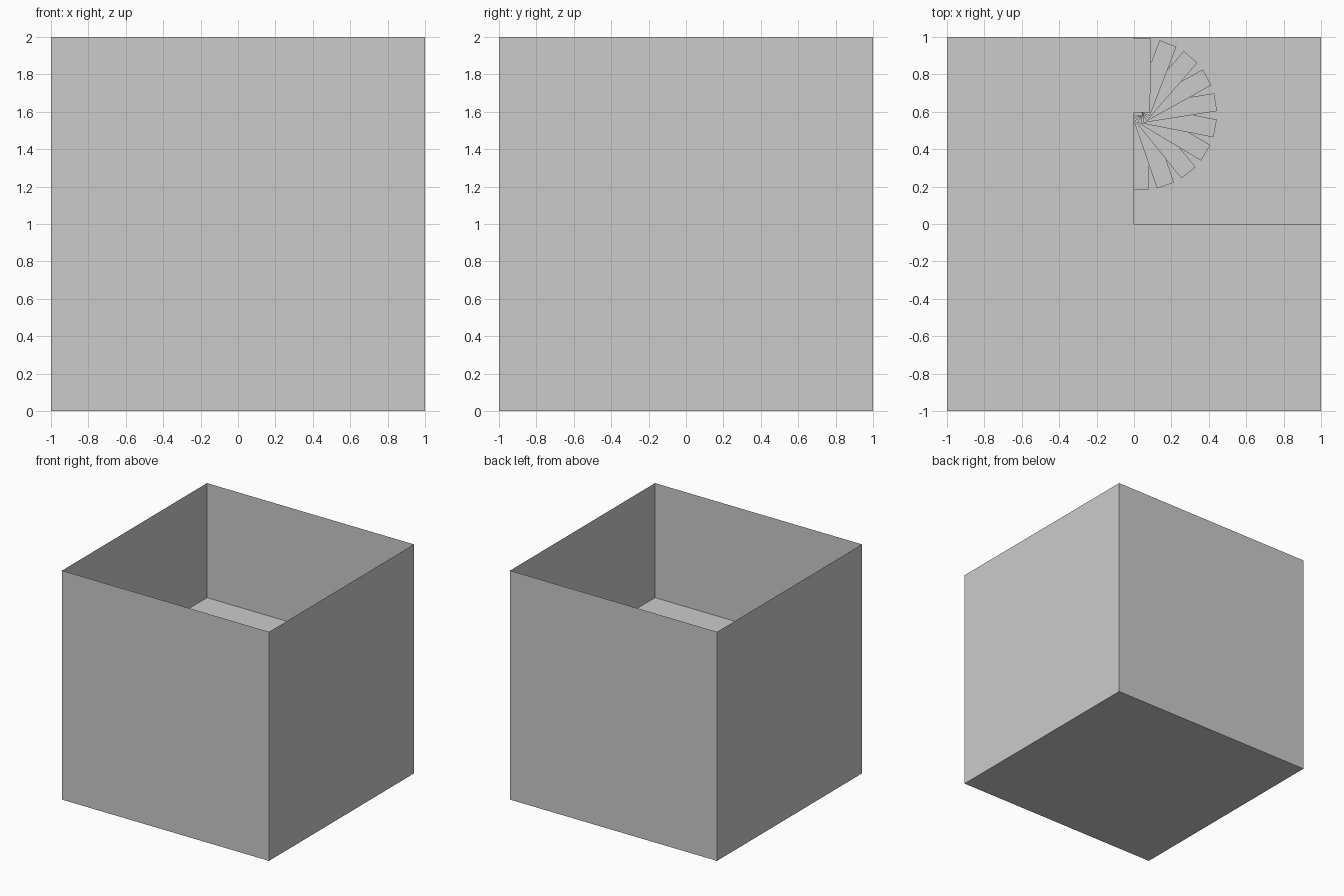
import bpy, bmesh
from math import radians
from mathutils import Matrix, Vector

if "Cube" in bpy.data.objects:
    bpy.data.objects.remove(bpy.data.objects["Cube"])


def make_object(name, bm):
    mesh = bpy.data.meshes.new(name)
    bm.to_mesh(mesh)
    bm.free()
    obj = bpy.data.objects.new(name, mesh)
    bpy.context.collection.objects.link(obj)
    return obj


# Outer shell: thin-walled room, open at the top
bm = bmesh.new()
bmesh.ops.create_cube(bm, size=2, matrix=Matrix.Translation((0, 0, 1)))
bm.normal_update()
top = [f for f in bm.faces if f.normal.z > 0.9]
bmesh.ops.delete(bm, geom=top, context='FACES_ONLY')
make_object("room_shell", bm)

# Upper floor: L-shaped sheet with a square stairwell opening
bm = bmesh.new()
outline = [(-1, -1), (1, -1), (1, 0), (0, 0), (0, 1), (-1, 1)]
bm.faces.new([bm.verts.new((x, y, 1.0)) for x, y in outline])
make_object("upper_floor", bm)

# Winding stair: ten box treads climbing half a turn up to the upper floor
STEPS = 10
RISE = 0.1
CENTRE = Vector((0.037, 0.588, 0.004))
INNER, OUTER, WIDTH = 0.008, 0.404, 0.096
for i in range(STEPS):
    bm = bmesh.new()
    bmesh.ops.create_cube(bm, size=1, matrix=(
        Matrix.Translation(CENTRE + Vector((0, 0, RISE * (i + 0.5))))
        @ Matrix.Rotation(radians(-91 + 20 * i), 4, 'Z')
        @ Matrix.Translation(((INNER + OUTER) / 2, 0, 0))
        @ Matrix.Diagonal((OUTER - INNER, WIDTH, RISE, 1))))
    make_object(f"stair_tread_{i + 1}", bm)
